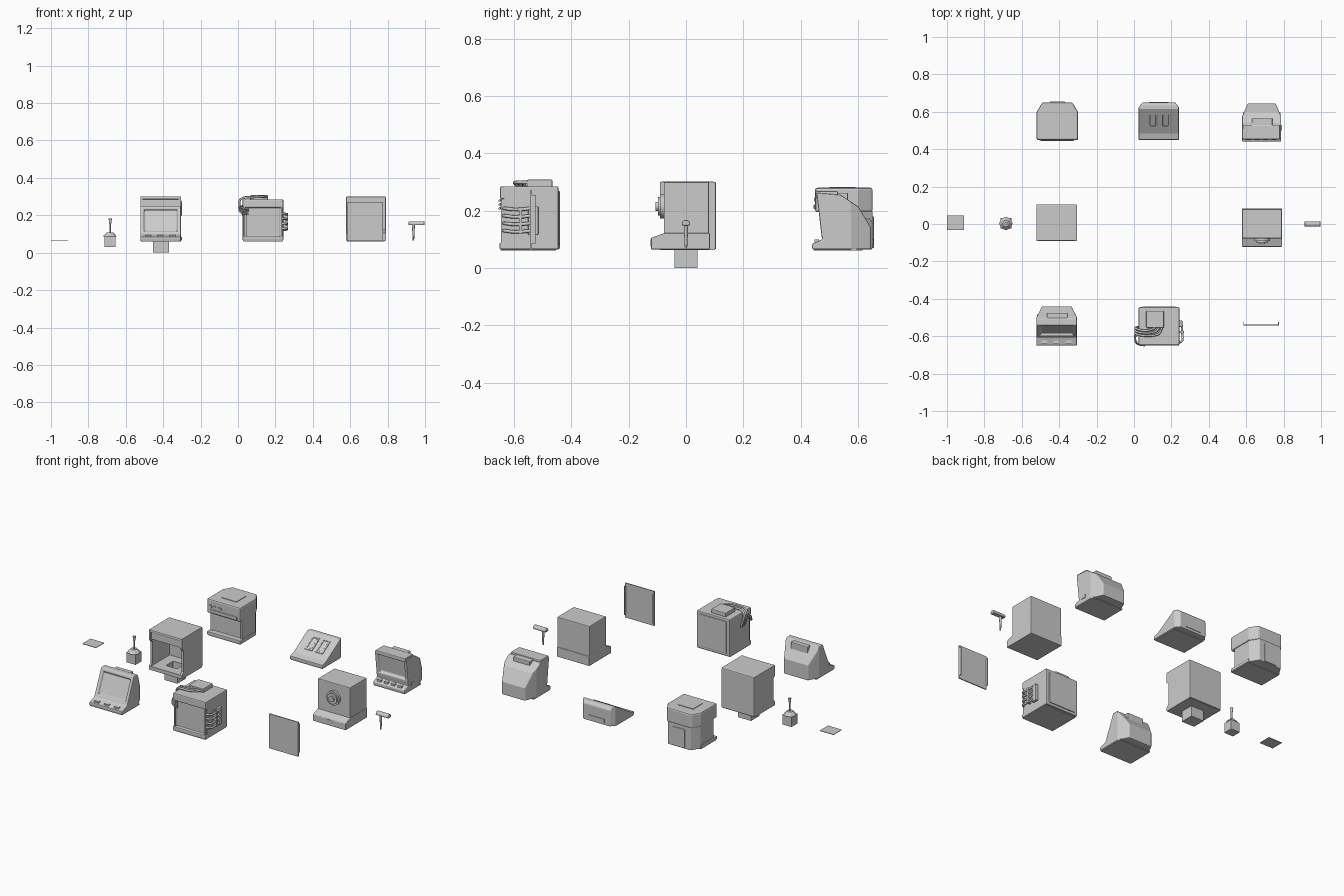
import bpy, bmesh, math
from mathutils import Vector

if "Cube" in bpy.data.objects:
    bpy.data.objects.remove(bpy.data.objects["Cube"])


def finish(name, bm, bevel=0.0):
    bmesh.ops.recalc_face_normals(bm, faces=bm.faces[:])
    me = bpy.data.meshes.new(name)
    bm.to_mesh(me)
    bm.free()
    ob = bpy.data.objects.new(name, me)
    bpy.context.collection.objects.link(ob)
    if bevel:
        m = ob.modifiers.new("bevel", 'BEVEL')
        m.width, m.segments, m.limit_method = bevel, 2, 'ANGLE'
        m.angle_limit = math.radians(35)
    return ob


def prism(name, prof, x0, x1, bevel=0.0, chop=None, screen=None):
    """Extrude a (y, z) profile along x; chop=(dx, dy) trims the back corners;
    screen=(normal, border, depth) sinks a panel into the face with that normal."""
    bm = bmesh.new()
    f = bm.faces.new([bm.verts.new((x0, y, z)) for y, z in prof])
    new = bmesh.ops.extrude_face_region(bm, geom=[f])['geom']
    bmesh.ops.translate(bm, vec=(x1 - x0, 0, 0),
                        verts=[v for v in new if isinstance(v, bmesh.types.BMVert)])
    bmesh.ops.recalc_face_normals(bm, faces=bm.faces[:])
    if chop:
        dx, dy = chop
        yb = max(p[0] for p in prof)
        for x, s in ((x0, -1), (x1, 1)):
            r = bmesh.ops.bisect_plane(bm, geom=bm.verts[:] + bm.edges[:] + bm.faces[:],
                                       plane_co=(x, yb - dy, 0), plane_no=(s * dy, dx, 0),
                                       clear_outer=True)
            edges = [e for e in r['geom_cut'] if isinstance(e, bmesh.types.BMEdge)]
            bmesh.ops.holes_fill(bm, edges=edges)
        bmesh.ops.recalc_face_normals(bm, faces=bm.faces[:])
    if screen:
        n, border, depth = Vector(screen[0]).normalized(), screen[1], screen[2]
        bm.normal_update()
        best = max((q for q in bm.faces if q.normal.dot(n) > 0.9), key=lambda q: q.calc_area())
        bmesh.ops.inset_region(bm, faces=[best], thickness=border)
        bmesh.ops.inset_region(bm, faces=[best], thickness=0.006, depth=-depth)
    return finish(name, bm, bevel)


def box(name, x0, x1, y0, y1, z0, z1, bevel=0.0, **kw):
    return prism(name, [(y0, z0), (y1, z0), (y1, z1), (y0, z1)], x0, x1, bevel, **kw)


def cyl(name, loc, r1, r2, h, axis='Z', seg=24):
    rot = (math.pi / 2, 0, 0) if axis == 'Y' else (0, 0, 0)
    bpy.ops.mesh.primitive_cone_add(vertices=seg, radius1=r1, radius2=r2, depth=h,
                                    location=loc, rotation=rot)
    bpy.context.object.name = name
    bpy.ops.object.shade_smooth_by_angle()


def hose(name, pts, r):
    cu = bpy.data.curves.new(name, 'CURVE')
    cu.dimensions, cu.bevel_depth, cu.bevel_resolution = '3D', r, 2
    cu.use_fill_caps = True
    sp = cu.splines.new('NURBS')
    sp.points.add(len(pts) - 1)
    for p, c in zip(sp.points, pts):
        p.co = (*c, 1)
    sp.use_endpoint_u, sp.order_u, sp.resolution_u = True, 3, 6
    bpy.context.collection.objects.link(bpy.data.objects.new(name, cu))


def feet_band(name, x0, x1, y0, y1):
    box(name + "_base", x0 + .004, x1 - .004, y0 + .004, y1 - .004, .061, .068)


# slotted cabinet, back left
box("slot_cabinet_top", -.52, -.30, .45, .65, .195, .28, .008, chop=(.03, .05))
box("slot_cabinet_body", -.515, -.305, .475, .65, .065, .2, .004, chop=(.03, .05),
    screen=((0, -1, 0), .02, .008))
box("slot_cabinet_lip", -.52, -.30, .45, .60, .065, .085, .004)
box("slot_cabinet_lid", -.46, -.36, .50, .59, .275, .283)
box("slot_cabinet_slot", -.50, -.32, .445, .46, .205, .222, .003)
box("slot_cabinet_back_door", -.45, -.37, .64, .655, .07, .18, .003)
for i in range(3):
    box(f"slot_cabinet_button_{i}", -.505 + i * .03, -.485 + i * .03, .446, .455, .232, .246)
feet_band("slot_cabinet", -.52, -.30, .45, .60)

# low wedge console, back centre
prism("wedge_console", [(.45, .065), (.45, .085), (.485, .095), (.615, .175), (.638, .175),
                        (.65, .16), (.65, .065)], .025, .24, .004, chop=(.02, .025))
for i, x in enumerate((.075, .145)):
    prism(f"wedge_slot_plate_{i}", [(.515, .110), (.515, .118), (.592, .166), (.592, .158)],
          x, x + .05, .002, screen=((0, -.53, .85), .012, .008))
box("wedge_back_vent", .08, .185, .645, .653, .08, .10)
feet_band("wedge_console", .025, .24, .45, .62)

# upright terminal, back right
prism("upright_terminal", [(.44, .065), (.44, .085), (.475, .10), (.472, .115), (.455, .262),
                           (.54, .255), (.60, .215), (.645, .14), (.645, .065)],
      .578, .787, .005, chop=(.03, .07), screen=((0, -1, -.1), .025, .014))
box("upright_terminal_handle", .63, .74, .52, .565, .225, .262, .004)
for i in range(4):
    box(f"upright_terminal_key_{i}", .60 + i * .045, .625 + i * .045, .448, .464, .088, .1)
box("upright_terminal_brow", .585, .78, .452, .53, .245, .268, .005)
box("upright_terminal_side_knob", .785, .79, .50, .53, .09, .11)
feet_band("upright_terminal", .578, .787, .44, .60)

# slanted terminal, front left
prism("slanted_terminal", [(-.65, .065), (-.65, .085), (-.605, .1), (-.54, .25), (-.505, .25),
                           (-.44, .155), (-.44, .065)],
      -.522, -.305, .005, chop=(.03, .06), screen=((0, -.92, .4), .025, .014))
box("slanted_terminal_handle", -.465, -.355, -.515, -.475, .2, .245, .004)
for i in range(3):
    box(f"slanted_terminal_key_{i}", -.495 + i * .065, -.465 + i * .065, -.642, -.624, .085, .096)
feet_band("slanted_terminal", -.522, -.305, -.65, -.48)

# hollow cabinet with pedestal, centre left
X0, X1, W = -.522, -.305, .012
side = [(-.09, .065), (.1, .065), (.1, .30), (-.09, .30), (-.09, .24), (-.075, .225),
        (-.075, .10), (-.09, .085)]
for n, x in (("left", X0), ("right", X1 - W)):
    prism(f"hollow_cabinet_{n}_wall", side, x, x + W)
box("hollow_cabinet_back", X0, X1, .088, .105, .065, .30, .005)
box("hollow_cabinet_roof", X0, X1, -.09, .10, .285, .301, .005)
box("hollow_cabinet_brow", X0 + W, X1 - W, -.085, -.073, .245, .29)
for n, a, b, c, d in (("front", X0, X1, -.09, -.04), ("rear", X0, X1, .04, .1),
                      ("left", X0, -.455, -.04, .04), ("right", -.37, X1, -.04, .04)):
    box(f"hollow_cabinet_floor_{n}", a, b, c, d, .063, .085)
for n, a, b, c, d in (("front", -.455, -.37, -.04, -.034), ("rear", -.455, -.37, .034, .04),
                      ("left", -.455, -.449, -.04, .04), ("right", -.376, -.37, -.04, .04)):
    box(f"pedestal_{n}", a, b, c, d, 0, .085)
box("pedestal_bottom", -.455, -.37, -.04, .04, 0, .006)

# safe-like cabinet with dial, centre right
box("dial_cabinet_body", .578, .79, -.077, .08, .065, .30, .004)
prism("dial_cabinet_step", [(-.122, .065), (-.122, .105), (-.075, .122), (.083, .122),
                            (.083, .065)], .577, .792, .003)
cyl("dial_rim", (.685, -.082, .215), .042, .042, .018, 'Y')
cyl("dial_ring", (.685, -.092, .215), .032, .032, .012, 'Y')
cyl("dial_hub", (.685, -.1, .215), .016, .016, .014, 'Y')
box("dial_cabinet_latch", .67, .70, -.124, -.119, .075, .1)

# piped cabinet, front centre
box("piped_cabinet_body", .025, .242, -.635, -.445, .065, .285, .008,
    screen=((0, -1, 0), .025, .008))
box("piped_cabinet_back_plate", .045, .222, -.45, -.44, .08, .27, .004)
box("piped_cabinet_brow", .025, .242, -.648, -.55, .24, .285, .006)
box("piped_cabinet_lip", .025, .242, -.65, -.46, .065, .088, .005)
box("piped_cabinet_lid", .065, .16, -.555, -.465, .28, .308, .005)
for i, x in enumerate((.03, .23)):
    box(f"piped_cabinet_post_{i}", x, x + .008, -.645, -.62, .085, .245)
for i in range(3):
    o = i * .014
    hose(f"top_hose_{i}", [(.15 - o, -.53, .297), (.15 - o, -.585 + o, .3),
                           (.09 - o, -.60 + o, .297), (.03, -.595 + o, .296),
                           (.004, -.585 + o, .28), (.012, -.58 + o, .24), (.028, -.58 + o, .2)],
         .006)
    hose(f"front_hose_{i}", [(.03, -.56 - o, .25), (.0, -.57 - o, .25), (.012, -.65, .235 - o),
                             (.06, -.65, .235 - o)], .004)
for i in range(4):
    z = .13 + i * .026
    hose(f"side_hose_{i}", [(.235, -.635, z), (.262, -.63, z), (.258, -.59, z - .006),
                            (.256, -.54, z)], .006)
box("side_bracket", .24, .258, -.55, -.515, .115, .215, .003)
box("side_clip", .24, .266, -.582, -.572, .12, .212)
feet_band("piped_cabinet", .025, .242, -.65, -.45)

# loose door panel, front right
box("door_panel", .585, .775, -.543, -.537, .065, .27)
for i, x in enumerate((.585, .771)):
    box(f"door_panel_edge_{i}", x, x + .004, -.543, -.525, .085, .255)

# loose plate, lever box, mushroom key
box("loose_plate", -1, -.91, -.032, .045, .064, .067)
box("lever_box", -.715, -.655, -.025, .032, .03, .088)
cyl("lever_box_cap", (-.685, .003, .098), .036, .018, .02, seg=8)
cyl("lever_stick", (-.683, .003, .138), .005, .005, .07, seg=12)
cyl("lever_grip", (-.683, .003, .17), .006, .009, .025, seg=12)
prism("key_cap", [(-.013, .147), (.013, .147), (.015, .156), (.008, .168), (-.008, .168),
                  (-.015, .156)], .912, .997, .006)
cyl("key_stem", (.938, 0, .108), .004, .008, .086, seg=12)
